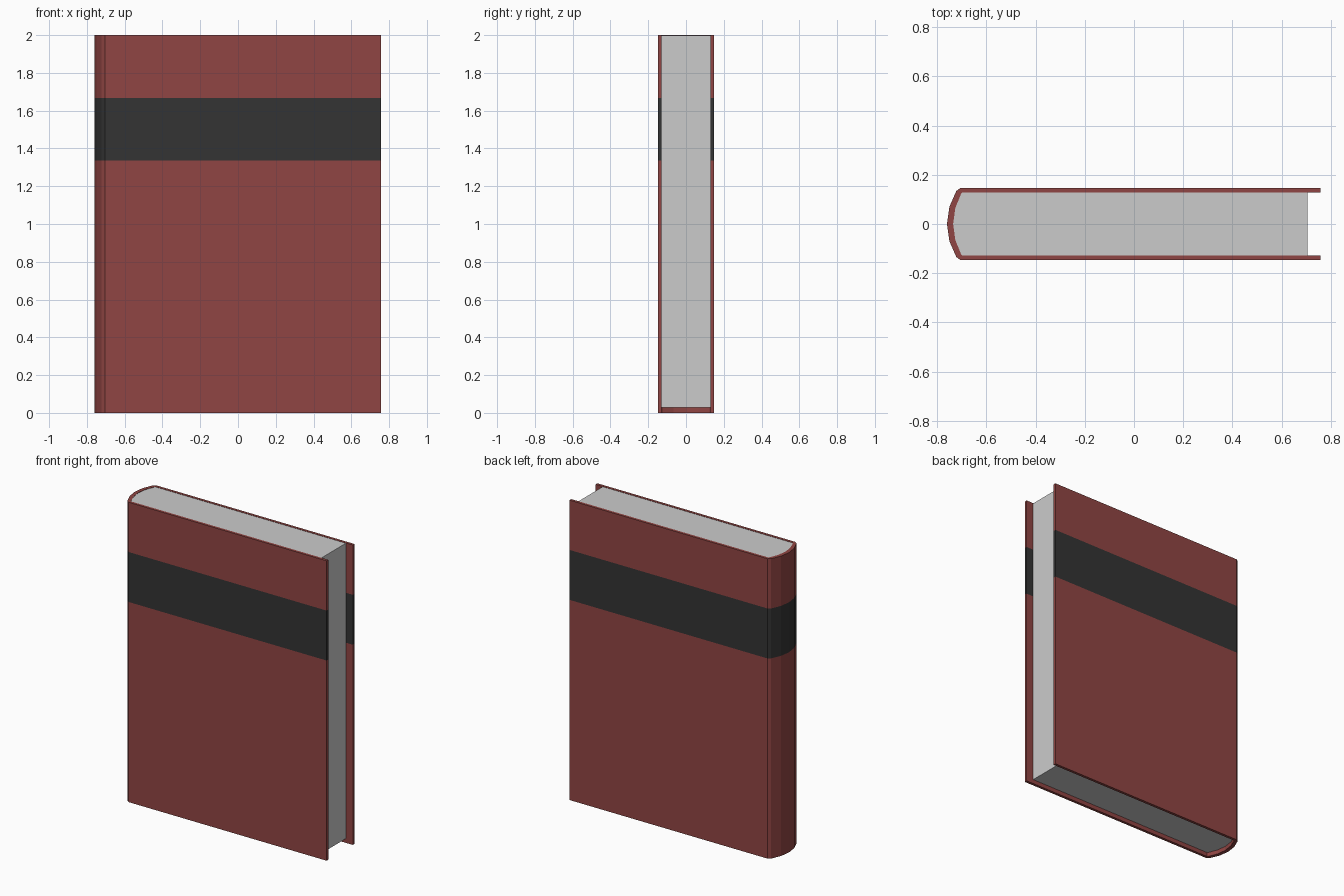
import bpy, bmesh

if "Cube" in bpy.data.objects:
    bpy.data.objects.remove(bpy.data.objects["Cube"])


def material(name, color):
    m = bpy.data.materials.new(name)
    m.diffuse_color = color
    m.use_nodes = True
    m.node_tree.nodes["Principled BSDF"].inputs["Base Color"].default_value = m.diffuse_color
    return m


def mirrored(half):
    """Half profile from the +y side to the centre point, mirrored across y = 0."""
    return half + [(x, -y) for x, y in reversed(half[:-1])]


def finish(name, bm, mats=()):
    bmesh.ops.recalc_face_normals(bm, faces=bm.faces[:])
    me = bpy.data.meshes.new(name)
    bm.to_mesh(me)
    bm.free()
    for m in mats:
        me.materials.append(m)
    ob = bpy.data.objects.new(name, me)
    bpy.context.collection.objects.link(ob)
    return ob


# Cover profile seen from above: boards joined by a rounded spine
outer = mirrored([(0.757, 0.147), (-0.705, 0.147), (-0.722, 0.134), (-0.75, 0.07), (-0.76, 0)])
inner = mirrored([(0.757, 0.129), (-0.697, 0.129), (-0.703, 0.122), (-0.726, 0.065), (-0.735, 0)])

# Cover: stacked sections, the middle one is the dark band
bm = bmesh.new()
levels = [0, 1.335, 1.668, 2.0]
n = len(outer)
rings = [[[bm.verts.new((x, y, z)) for x, y in prof] for prof in (outer, inner)] for z in levels]
for k in range(3):
    (o0, i0), (o1, i1) = rings[k], rings[k + 1]
    quads = []
    for a, b in ((o0, o1), (i0, i1)):
        quads += [(a[j], a[j + 1], b[j + 1], b[j]) for j in range(n - 1)]
    quads += [(o0[j], i0[j], i1[j], o1[j]) for j in (0, n - 1)]
    for q in quads:
        bm.faces.new(q).material_index = int(k == 1)
for o, i in (rings[0], rings[-1]):
    for j in range(n - 1):
        bm.faces.new((o[j], o[j + 1], i[j + 1], i[j]))
finish("cover", bm, [material("red_cloth", (0.28, 0.06, 0.056, 1)),
                     material("black_band", (0.033, 0.033, 0.033, 1))])

# Page block: fills the spine, recessed at the fore edge and the bottom
bm = bmesh.new()
pages = [(0.705, inner[0][1])] + inner[1:-1] + [(0.705, inner[-1][1])]
base = bm.faces.new([bm.verts.new((x, y, 0.028)) for x, y in pages])
ext = bmesh.ops.extrude_face_region(bm, geom=[base], use_keep_orig=True)
top = [v for v in ext["geom"] if isinstance(v, bmesh.types.BMVert)]
bmesh.ops.translate(bm, verts=top, vec=(0, 0, 1.97))
finish("page_block", bm)
